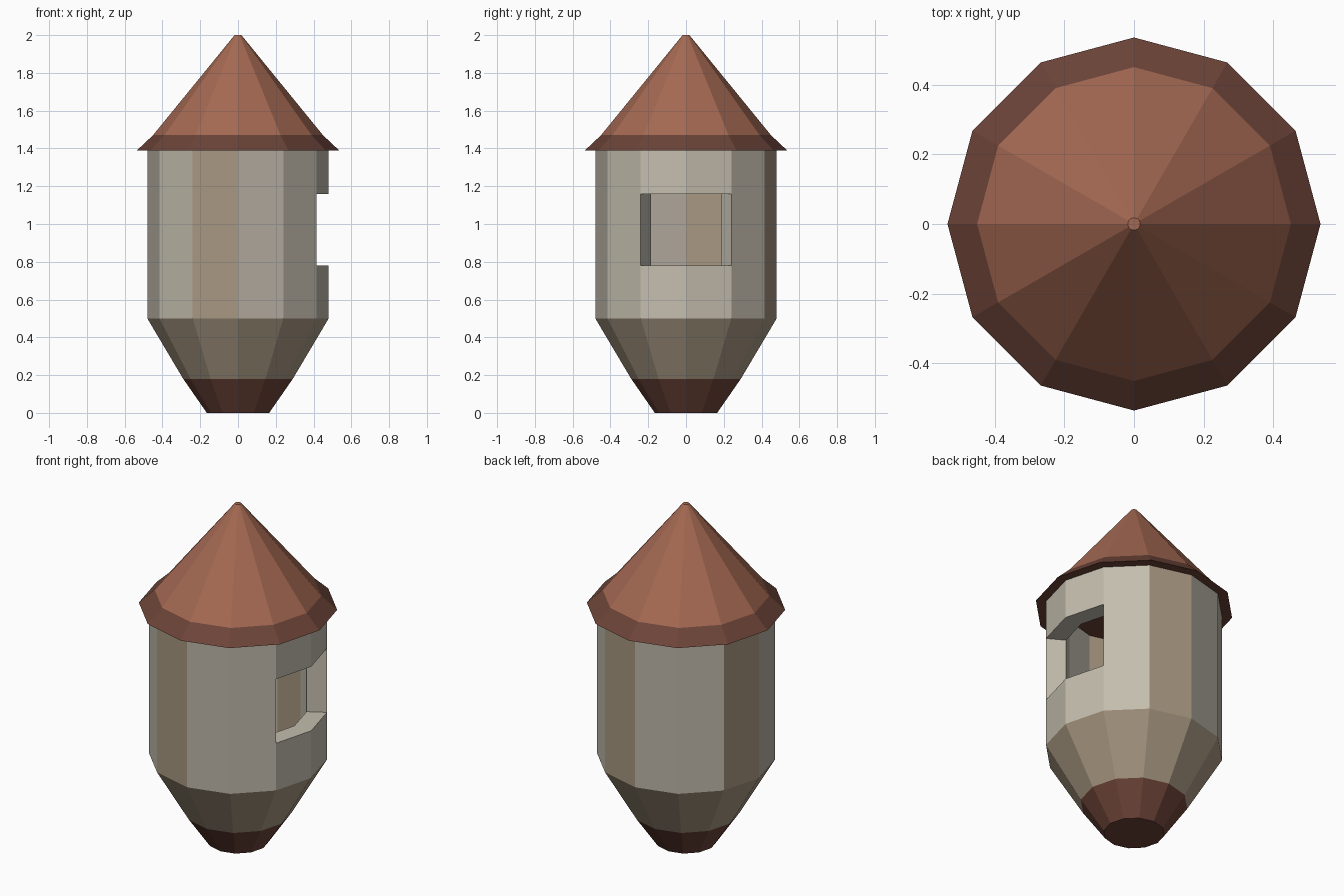
import bpy, bmesh
from math import cos, sin, radians

cube = bpy.data.objects.get("Cube")
if cube:
    bpy.data.objects.remove(cube, do_unlink=True)

SIDES = 12


def material(name, rgb):
    m = bpy.data.materials.new(name)
    m.use_nodes = True
    m.diffuse_color = (*rgb, 1)
    bsdf = next(n for n in m.node_tree.nodes if n.type == 'BSDF_PRINCIPLED')
    bsdf.inputs["Base Color"].default_value = (*rgb, 1)
    return m


stone = material("pale_stone", (0.55, 0.51, 0.42))
grey = material("grey_stone", (0.48, 0.44, 0.375))
tan = material("tan_stone", (0.39, 0.31, 0.22))
clay = material("clay_tile", (0.37, 0.14, 0.085))
dark = material("dark_wood", (0.15, 0.057, 0.04))


def ring(bm, radius, z):
    step = radians(360 / SIDES)
    return [bm.verts.new((radius * cos(i * step), radius * sin(i * step), z))
            for i in range(SIDES)]


def finish(bm, name, mats):
    bmesh.ops.recalc_face_normals(bm, faces=bm.faces[:])
    mesh = bpy.data.meshes.new(name)
    bm.to_mesh(mesh)
    bm.free()
    for m in mats:
        mesh.materials.append(m)
    obj = bpy.data.objects.new(name, mesh)
    bpy.context.collection.objects.link(obj)
    return obj


def frustum(name, mat, r_low, z_low, r_high, z_high):
    """Closed faceted cone section."""
    bm = bmesh.new()
    low, high = ring(bm, r_low, z_low), ring(bm, r_high, z_high)
    bm.faces.new(low)
    bm.faces.new(high)
    for i in range(SIDES):
        j = (i + 1) % SIDES
        bm.faces.new((low[i], low[j], high[j], high[i]))
    return finish(bm, name, [mat])


def tower_wall(name, r_out, r_in, levels, open_sides):
    """Hollow faceted wall, open in the middle band of the given sides."""
    bm = bmesh.new()
    outer = [ring(bm, r_out, z) for z in levels]
    inner = [ring(bm, r_in, z) for z in levels]
    for i in range(SIDES):
        j = (i + 1) % SIDES
        # three sides of the tower pair a tan facet with a grey one
        tint = 0
        if i not in open_sides:
            tint = {2: 2, 0: 1}.get(i % 3, 0)
        for band in range(len(levels) - 1):
            if band == 1 and i in open_sides:
                # sill and lintel
                for k in (band, band + 1):
                    bm.faces.new((outer[k][i], outer[k][j], inner[k][j], inner[k][i]))
                continue
            for shell in (outer, inner):
                f = bm.faces.new((shell[band][i], shell[band][j],
                                  shell[band + 1][j], shell[band + 1][i]))
                f.material_index = tint
    # window jambs
    for i in (open_sides[0], (open_sides[-1] + 1) % SIDES):
        bm.faces.new((outer[1][i], outer[2][i], inner[2][i], inner[1][i]))
    return finish(bm, name, [stone, grey, tan])


# base and flared underside
frustum("base_cap", dark, 0.165, 0.0, 0.29, 0.18)
frustum("flared_underside", tan, 0.29, 0.18, 0.48, 0.5)

# hollow wall with the wide window on the +x side
tower_wall("tower_wall", 0.48, 0.37, (0.5, 0.78, 1.16, 1.39), (11, 0))

# roof
frustum("eave", dark, 0.535, 1.39, 0.45, 1.47)
frustum("roof", clay, 0.45, 1.47, 0.018, 2.0)
